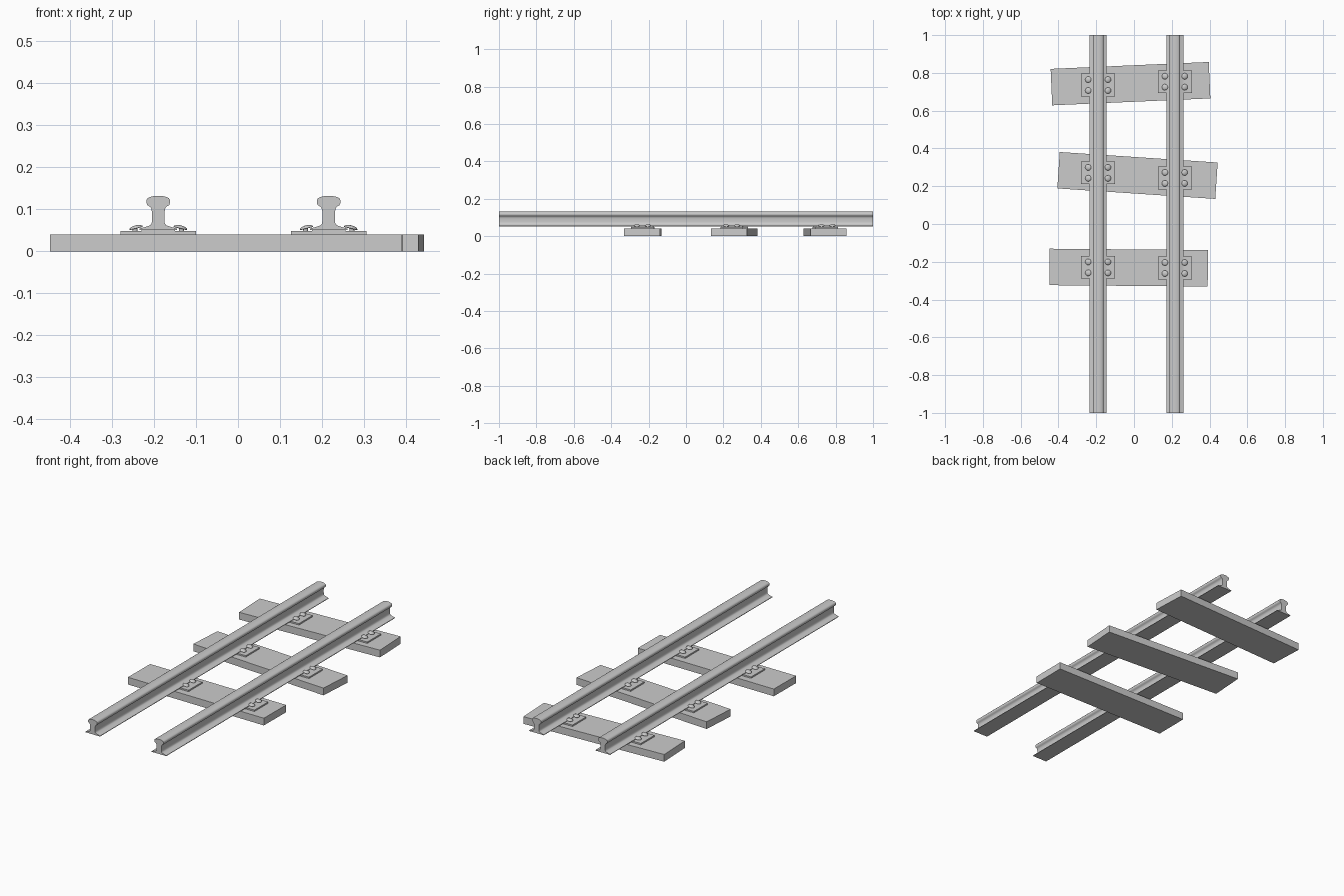
import bpy, bmesh, math
from mathutils import Matrix

if "Cube" in bpy.data.objects:
    bpy.data.objects.remove(bpy.data.objects["Cube"])

RAIL_X = (-0.19, 0.216)
SLEEPERS = [(-0.0185, 0.743, 2.5), (0.0185, 0.257, -3.8), (-0.028, -0.231, -0.5)]


def finish(bm, name, smooth=None):
    bmesh.ops.recalc_face_normals(bm, faces=bm.faces)
    mesh = bpy.data.meshes.new(name)
    bm.to_mesh(mesh)
    bm.free()
    obj = bpy.data.objects.new(name, mesh)
    bpy.context.collection.objects.link(obj)
    if smooth:
        bpy.ops.object.select_all(action='DESELECT')
        obj.select_set(True)
        bpy.context.view_layer.objects.active = obj
        bpy.ops.object.shade_smooth_by_angle(angle=math.radians(smooth))
    return obj


def box(name, x, y, z0, z1, sx, sy, deg=0):
    bm = bmesh.new()
    bmesh.ops.create_cube(bm, size=1, matrix=Matrix.Translation((x, y, (z0 + z1) / 2))
                          @ Matrix.Rotation(math.radians(deg), 4, 'Z')
                          @ Matrix.Diagonal((sx, sy, z1 - z0, 1)))
    return finish(bm, name)


# Rail: mirrored half profile (half width, height) extruded along y
HALF = [(0.045, 0.051), (0.045, 0.054), (0.030, 0.058), (0.019, 0.062),
        (0.0155, 0.067), (0.015, 0.078), (0.015, 0.094), (0.017, 0.103),
        (0.021, 0.107), (0.026, 0.110), (0.028, 0.115), (0.028, 0.122),
        (0.025, 0.127), (0.017, 0.130), (0.008, 0.132)]


def rail(name, x):
    pts = HALF + [(-a, z) for a, z in reversed(HALF)]
    bm = bmesh.new()
    face = bm.faces.new([bm.verts.new((x + a, -1, z)) for a, z in pts])
    ext = bmesh.ops.extrude_face_region(bm, geom=[face], use_keep_orig=True)
    verts = [v for v in ext['geom'] if isinstance(v, bmesh.types.BMVert)]
    bmesh.ops.translate(bm, verts=verts, vec=(0, 2, 0))
    finish(bm, name, 40)


# Spike: flattened dome head leaning onto the rail foot, with a short shank
def spike(name, x, y, side):
    bm = bmesh.new()
    tilt = Matrix.Translation((x, y, 0.055)) @ Matrix.Rotation(side * math.radians(14), 4, 'Y')
    bmesh.ops.create_uvsphere(bm, u_segments=16, v_segments=8, radius=1,
                              matrix=tilt @ Matrix.Diagonal((0.0165, 0.0165, 0.007, 1)))
    for v in bm.verts:
        local = tilt.inverted() @ v.co
        local.z = max(local.z, -0.001)
        v.co = tilt @ local
    bmesh.ops.create_cone(bm, cap_ends=True, segments=10, radius1=0.006, radius2=0.006,
                          depth=0.016, matrix=Matrix.Translation((x + side * 0.003, y, 0.046)))
    finish(bm, name, 40)


for label, x in zip(("left", "right"), RAIL_X):
    rail(label + "_rail", x)

# Sleepers with tie plates, pads and four spikes per rail
for i, (cx, cy, deg) in enumerate(SLEEPERS, 1):
    box(f"sleeper_{i}", cx, cy, 0, 0.04, 0.838, 0.193, deg)
    for label, x in zip(("left", "right"), RAIL_X):
        y = cy + (x - cx) * math.tan(math.radians(deg))
        tag = f"{label}_{i}"
        box("tie_plate_" + tag, x, y, 0.039, 0.048, 0.18, 0.12)
        box("rail_pad_" + tag, x, y, 0.047, 0.052, 0.08, 0.115)
        for side in (-1, 1):
            for dy in (-0.029, 0.029):
                spike("spike_" + tag, x + side * 0.0525, y + dy, side)
